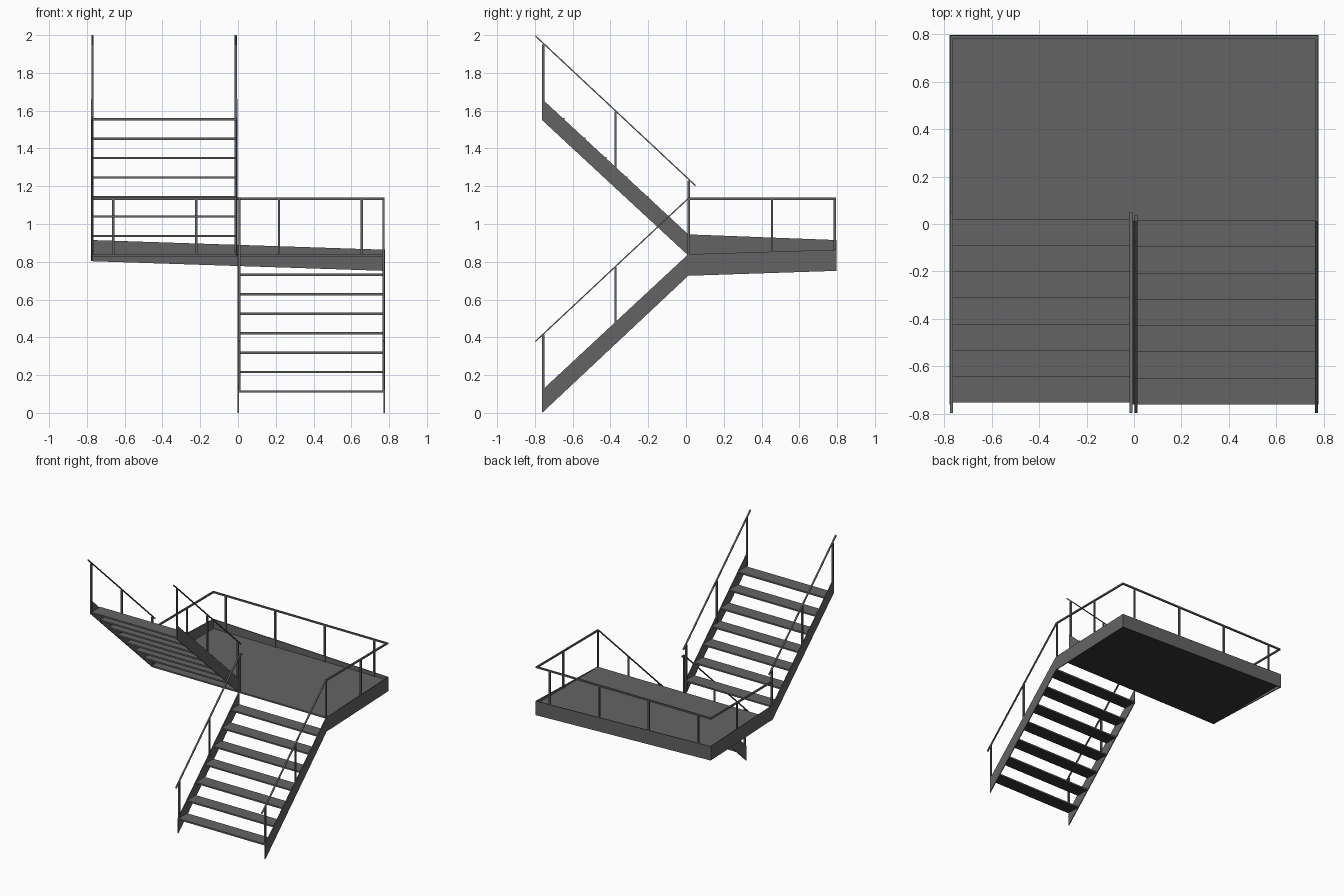
import bpy
import bmesh
from mathutils import Vector

cube = bpy.data.objects.get("Cube")
if cube:
    bpy.data.objects.remove(cube, do_unlink=True)


def make_material(name, colour):
    mat = bpy.data.materials.new(name)
    mat.use_nodes = True
    mat.diffuse_color = colour
    mat.node_tree.nodes["Principled BSDF"].inputs["Base Color"].default_value = colour
    return mat


steel = make_material("dark grey steel", (0.127, 0.127, 0.13, 1))
underside = make_material("near black underside", (0.036, 0.036, 0.037, 1))


def slab(name, outline, offset, dark_below=False):
    """Extrude a flat outline along an offset vector."""
    bm = bmesh.new()
    face = bm.faces.new([bm.verts.new(p) for p in outline])
    extruded = bmesh.ops.extrude_face_region(bm, geom=[face])["geom"]
    moved = [v for v in extruded if isinstance(v, bmesh.types.BMVert)]
    bmesh.ops.translate(bm, verts=moved, vec=Vector(offset))
    bmesh.ops.recalc_face_normals(bm, faces=bm.faces)
    bm.normal_update()
    mesh = bpy.data.meshes.new(name)
    mesh.materials.append(steel)
    if dark_below:
        mesh.materials.append(underside)
        for f in bm.faces:
            f.material_index = int(f.normal.z < -0.9)
    bm.to_mesh(mesh)
    bm.free()
    bpy.context.collection.objects.link(bpy.data.objects.new(name, mesh))


def box(name, x0, x1, y0, y1, z0, z1, dark_below=False):
    slab(name, [(x0, y0, z0), (x1, y0, z0), (x1, y1, z0), (x0, y1, z0)],
         (0, 0, z1 - z0), dark_below)


def side_plate(name, x, profile):
    """Thin vertical plate with a (y, z) profile."""
    slab(name, [(x - PLATE / 2, y, z) for y, z in profile], (PLATE, 0, 0))


def post(name, x, y, z0, z1):
    box(name, x - BAR / 2, x + BAR / 2, y - BAR / 2, y + BAR / 2, z0, z1)


def sloped_rail(name, x, start, end):
    """Handrail in the y-z plane, cut plumb at its ends."""
    (y0, z0), (y1, z1) = start, end
    slab(name, [(x - BAR / 2, y0, z0 - RAIL), (x - BAR / 2, y1, z1 - RAIL),
                (x - BAR / 2, y1, z1), (x - BAR / 2, y0, z0)], (BAR, 0, 0))


PLATE, BAR, RAIL = 0.007, 0.012, 0.009
OUT, BACK, FRONT, EDGE = 0.774, 0.797, -0.762, 0.012
FLOOR, RISE, GOING = 0.84, 0.103, 0.1107
RAIL_TOP = 1.14
STEPS = 7

# Treads of both flights
for i in range(STEPS):
    z = FLOOR - RISE * (STEPS - i)
    y = FRONT + GOING * i
    box(f"lower_tread_{i + 1}", 0.003, OUT, y, y + GOING, z - 0.012, z, True)
    z = FLOOR + RISE * (i + 1)
    y = 0.022 - GOING * (i + 1)
    box(f"upper_tread_{i + 1}", -OUT, -0.006, y, y + GOING, z - 0.012, z, True)

# Stringers, posts and handrails of both flights
for side, x_low, x_up in (("outer", OUT, -OUT), ("inner", 0.002, -0.006)):
    side_plate(f"lower_{side}_stringer", x_low,
               [(FRONT, 0), (EDGE, 0.726), (EDGE, FLOOR), (FRONT, 0.12)])
    side_plate(f"upper_{side}_stringer", x_up,
               [(FRONT, 1.55), (EDGE, 0.833), (EDGE, 0.945), (FRONT, 1.662)])
    inward = -0.004 if side == "outer" else 0.006
    x_low, x_up = x_low + inward, x_up - inward
    for j, y in enumerate((FRONT + 0.006, -0.373, 0.015)):
        t = (y - FRONT) / (EDGE - FRONT)
        post(f"lower_{side}_post_{j + 1}", x_low, y, 0.11 + 0.72 * t, 0.41 + 0.72 * t)
        post(f"upper_{side}_post_{j + 1}", x_up, y, 1.57 - 0.72 * t, 1.957 - 0.725 * t)
    sloped_rail(f"lower_{side}_handrail", x_low, (-0.797, 0.383), (EDGE, RAIL_TOP))
    sloped_rail(f"upper_{side}_handrail", x_up, (-0.797, 2.0), (0.05, 1.208))
box("lower_inner_rail_end", 0.002, 0.014, 0.01, 0.035, RAIL_TOP - BAR, RAIL_TOP)

# Landing floor and its sloping rim
box("landing_floor", -OUT, OUT, EDGE, BACK - 0.003, FLOOR - 0.012, FLOOR, True)
side_plate("landing_left_rim", OUT,
           [(EDGE, 0.726), (BACK, 0.752), (BACK, 0.864), (EDGE, FLOOR)])
side_plate("landing_right_rim", -OUT,
           [(EDGE, 0.833), (BACK, 0.803), (BACK, 0.915), (EDGE, 0.945)])
slab("landing_back_rim",
     [(-OUT, BACK, 0.803), (OUT, BACK, 0.752), (OUT, BACK, 0.864), (-OUT, BACK, 0.915)],
     (0, -PLATE, 0))

# Landing guard rails and posts
rail_y = BACK - 0.009
for side, s in (("left", 1), ("right", -1)):
    x = s * (OUT - 0.004)
    box(f"landing_{side}_rail", x - BAR / 2, x + BAR / 2, 0.01, BACK - 0.003,
        RAIL_TOP - BAR, RAIL_TOP)
    post(f"landing_{side}_post", x, 0.455, FLOOR, RAIL_TOP - BAR)
box("landing_back_rail", -OUT, OUT, rail_y - BAR / 2, rail_y + BAR / 2,
    RAIL_TOP - BAR, RAIL_TOP)
for k in range(4):
    post(f"landing_back_post_{k + 1}", -0.66 + 0.4385 * k, rail_y, FLOOR, RAIL_TOP - BAR)
